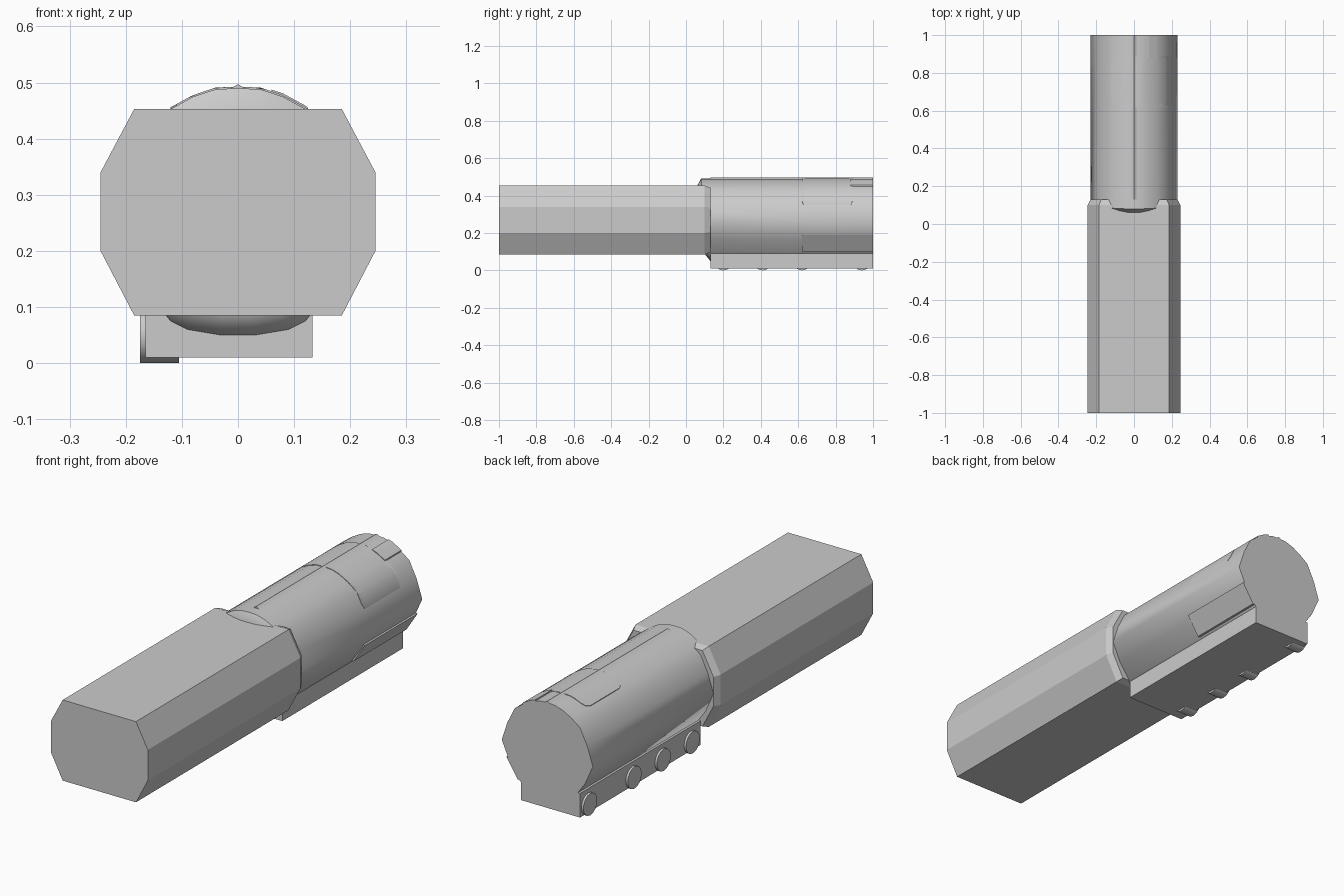
import bpy, bmesh, math
from mathutils import Matrix, Vector

cube = bpy.data.objects.get("Cube")
if cube:
    bpy.data.objects.remove(cube, do_unlink=True)

grey = bpy.data.materials.new("plain_grey")
grey.use_nodes = True
colour = (0.6, 0.6, 0.6, 1)
grey.diffuse_color = colour
grey.node_tree.nodes["Principled BSDF"].inputs["Base Color"].default_value = colour


def finish(name, bm, smooth=0):
    bmesh.ops.recalc_face_normals(bm, faces=bm.faces)
    mesh = bpy.data.meshes.new(name)
    bm.to_mesh(mesh)
    bm.free()
    mesh.materials.append(grey)
    obj = bpy.data.objects.new(name, mesh)
    bpy.context.collection.objects.link(obj)
    if smooth:
        bpy.ops.object.select_all(action="DESELECT")
        obj.select_set(True)
        bpy.context.view_layer.objects.active = obj
        bpy.ops.object.shade_smooth_by_angle(angle=math.radians(smooth))
    return obj


def loft(name, rings, smooth=0):
    """Skin matching closed rings of points and cap both ends."""
    bm = bmesh.new()
    loops = [[bm.verts.new(p) for p in ring] for ring in rings]
    for a, b in zip(loops, loops[1:]):
        for i in range(len(a)):
            j = (i + 1) % len(a)
            bm.faces.new((a[i], a[j], b[j], b[i]))
    bm.faces.new(loops[0])
    bm.faces.new(loops[-1])
    return finish(name, bm, smooth)


def extrude(name, profile, y0, y1, smooth=0):
    return loft(name, [[(x, y, z) for x, z in profile] for y in (y0, y1)], smooth)


def mirrored(half):
    """Close a right-hand half profile, listed top to bottom."""
    return half + [(-x, z) for x, z in reversed(half) if x > 0]


# Long octagonal front block with a tapered collar
octagon = mirrored([(.185, .453), (.245, .34), (.245, .2), (.185, .085)])
mid = .27
loft("front_block", [[(x * s, y, mid + (z - mid) * s) for x, z in octagon]
                     for y, s in ((-1, 1), (.1, 1), (.13, .94))])

# Rounded rear body with a slanted, chamfered front end
half = [(0, .49), (.04, .488), (.08, .475), (.12, .453), (.165, .42), (.202, .345),
        (.23, .26), (.19, .17), (.14, .1), (.12, .075), (.09, .06), (.03, .05)]
body = mirrored(half)


def slanted(start, lean, s):
    return [(x * s, start + lean * (.49 - z) / .44, mid + (z - mid) * s) for x, z in body]


loft("rear_body", [slanted(.06, .04, .83), slanted(.08, .05, 1),
                   [(x, 1, z) for x, z in body]], 55)

# Sighting ridge along the top
extrude("top_ridge", [(-.02, .486), (0, .497), (.02, .486)], .13, 1)

# Lower rail box
extrude("lower_box", [(-.165, .01), (.133, .01), (.133, .12), (-.165, .12)], .13, 1)


def surface(x):
    """Height of the rear body's upper side at x."""
    x = abs(x)
    for (xa, za), (xb, zb) in zip(half, half[1:]):
        if xa <= x <= xb:
            return za + (zb - za) * (x - xa) / (xb - xa)
    return mid


def plate(name, spans, lift):
    """Thin plate that follows the top of the rear body."""
    rings = []
    for y, lo, hi in spans:
        xs = [lo + (hi - lo) * i / 12 for i in range(13)]
        rings.append([(x, y, surface(x) + lift) for x in xs] +
                     [(x, y, surface(x) - .015) for x in reversed(xs)])
    loft(name, rings, 40)


# Rounded cover plate and small rear tab
plate("cover_plate", [(.62, -.09, .19), (.628, -.11, .2), (.65, -.12, .2),
                      (.86, -.12, .2), (.882, -.11, .2), (.89, -.09, .19)], .003)
plate("rear_tab", [(.88, .06, .125), (1, .06, .125)], .006)

# Ledge low on the left side
extrude("side_ledge", [(.19, .19), (.207, .188), (.15, .1), (.13, .1)], .62, 1)

# Round studs through the right side of the box
for i, y in enumerate((.2, .41, .62, .94)):
    bm = bmesh.new()
    bmesh.ops.create_cone(bm, cap_ends=True, segments=16, radius1=.05, radius2=.05, depth=.07,
                          matrix=Matrix.Translation(Vector((-.14, y, .05))) @
                          Matrix.Rotation(math.pi / 2, 4, "Y"))
    finish(f"stud_{i + 1}", bm, 30)
